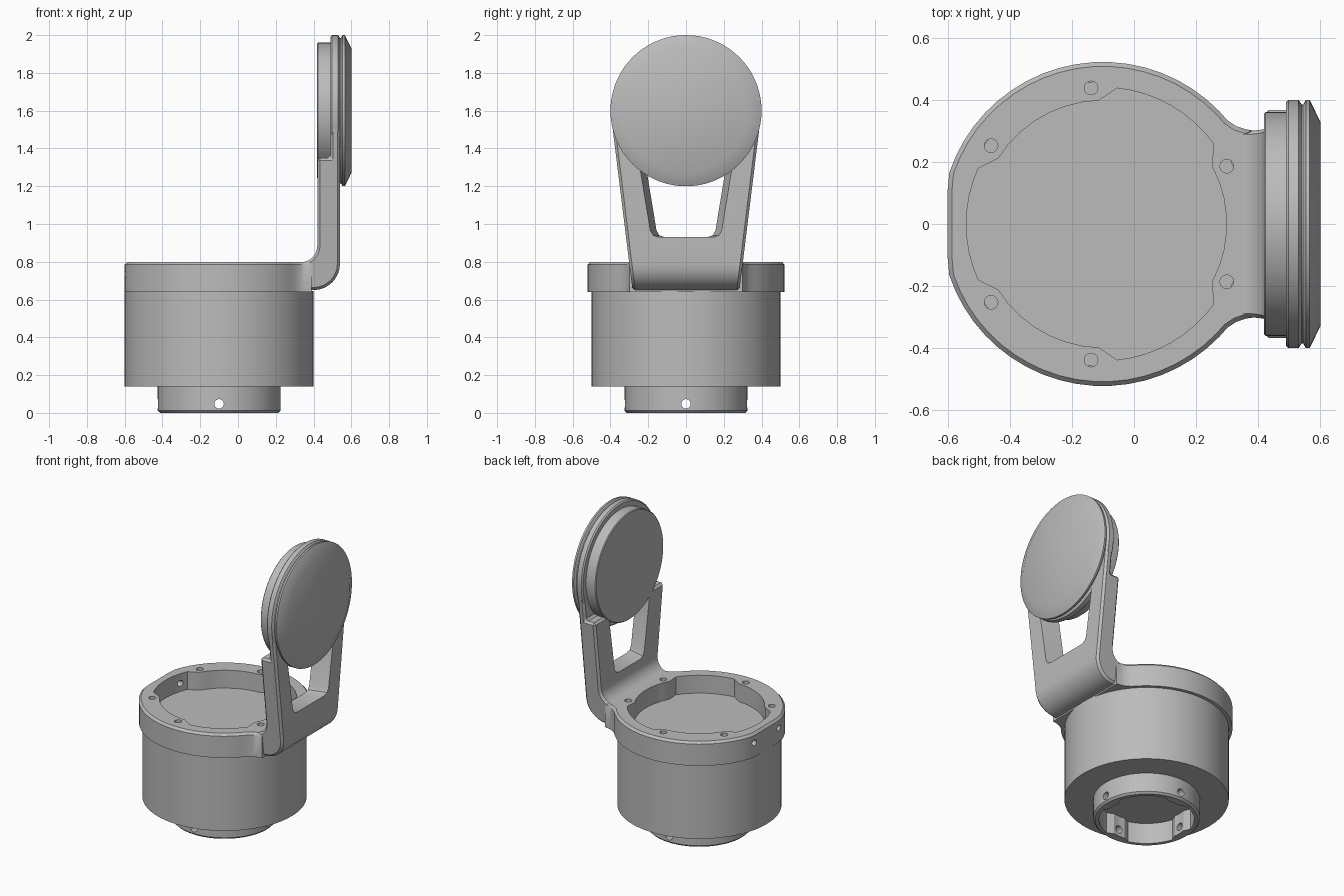
import bpy, bmesh
from math import sin, cos, radians, pi
from mathutils import Vector, Matrix

if "Cube" in bpy.data.objects:
    bpy.data.objects.remove(bpy.data.objects["Cube"], do_unlink=True)

CX = -0.1      # axis of the round body
HEAD_Z = 1.6   # axis height of the round head

grey = bpy.data.materials.new("plain grey")
grey.use_nodes = True
COLOR = (0.5, 0.5, 0.5, 1)
grey.diffuse_color = COLOR
grey.node_tree.nodes["Principled BSDF"].inputs["Base Color"].default_value = COLOR


def make(name, bm):
    bmesh.ops.recalc_face_normals(bm, faces=bm.faces[:])
    mesh = bpy.data.meshes.new(name)
    bm.to_mesh(mesh)
    bm.free()
    mesh.materials.append(grey)
    ob = bpy.data.objects.new(name, mesh)
    bpy.context.collection.objects.link(ob)
    return ob


def activate(ob):
    bpy.ops.object.select_all(action='DESELECT')
    ob.select_set(True)
    bpy.context.view_layer.objects.active = ob


def finish(ob):
    activate(ob)
    bpy.ops.object.shade_smooth_by_angle(angle=radians(28))


def cut(ob, cutters):
    activate(ob)
    for c in cutters:
        c.hide_render = True
        mod = ob.modifiers.new("cut", 'BOOLEAN')
        mod.operation, mod.solver, mod.object = 'DIFFERENCE', 'EXACT', c
        bpy.ops.object.modifier_apply(modifier=mod.name)
        bpy.data.objects.remove(c, do_unlink=True)


def polar(r, deg, cx=CX):
    return (cx + r * cos(radians(deg)), r * sin(radians(deg)))


def circle(cx, cy, r, n=16):
    return [(cx + r * cos(2 * pi * i / n), cy + r * sin(2 * pi * i / n)) for i in range(n)]


def lobed(high, low, count, phase, half, ramp=8):
    """Bayonet opening: wide arcs alternating with narrow tabs."""
    pts, period = [], 360 / count
    for k in range(count):
        mid = phase + k * period
        pts += [polar(high, mid - half + half * i / 4) for i in range(9)]
        start, end = mid + half + ramp, mid + period - half - ramp
        pts += [polar(low, start + (end - start) * i / 7) for i in range(8)]
    return pts


def inset(loop, d):
    out = []
    for i, p in enumerate(loop):
        t = Vector(loop[(i + 1) % len(loop)]) - Vector(loop[i - 1])
        n = Vector((-t.y, t.x)).normalized()
        out.append(tuple(Vector(p) + n * d))
    return out


def plate(name, outer, holes, layers):
    """Prism with holes; layers are (height, inset of the outer edge)."""
    bm = bmesh.new()
    ends = ([], [])
    for loop, is_outer in [(outer, True)] + [(h, False) for h in holes]:
        rows = []
        for z, d in (layers if is_outer else (layers[0], layers[-1])):
            pts = inset(loop, d) if is_outer and d else loop
            rows.append([bm.verts.new((x, y, z)) for x, y in pts])
        n = len(loop)
        for a, b in zip(rows, rows[1:]):
            for i in range(n):
                j = (i + 1) % n
                bm.faces.new((a[i], a[j], b[j], b[i]))
        for end, row in zip(ends, (rows[0], rows[-1])):
            end.extend(bm.edges.get((row[i], row[(i + 1) % n])) for i in range(n))
    for end in ends:
        bmesh.ops.triangle_fill(bm, use_beauty=True, edges=end)
    return make(name, bm)


def lathe(name, profile, matrix, n=64):
    """Turn (radius, height) points round z, then place the result."""
    bm = bmesh.new()
    rows = [[bm.verts.new((r * cos(2 * pi * i / n), r * sin(2 * pi * i / n), h))
             for i in range(n)] for r, h in profile]
    for a, b in zip(rows, rows[1:]):
        for i in range(n):
            j = (i + 1) % n
            bm.faces.new((a[i], a[j], b[j], b[i]))
    bm.faces.new(rows[0])
    bm.faces.new(rows[-1])
    bm.transform(matrix)
    return make(name, bm)


def pin(center, axis, r, length):
    turn = Vector((0, 0, 1)).rotation_difference(Vector(axis)).to_matrix().to_4x4()
    return lathe("pin_cutter", [(r, -length / 2), (r, length / 2)],
                 Matrix.Translation(center) @ turn, 20)


# Body drum with the floor of the upper socket
body = lathe("body_drum", [(0.5, 0.14), (0.5, 0.645), (0.46, 0.645), (0.46, 0.68)],
             Matrix.Translation((CX, 0, 0)))
finish(body)

# Collar with flat rear side, neck towards the arm, lobed socket and screw holes
arc = [polar(0.522, 44 + 272 * i / 44) for i in range(45)]
arc = [(max(x, -0.6), y) for x, y in arc]
flare = [(0.30, 0.335), (0.33, 0.315), (0.36, 0.305), (0.39, 0.30)]
outline = arc + [(x, -y) for x, y in flare] + flare[::-1]
screws = [circle(*polar(0.44, s * a), 0.022) for a in (25, 95, 145) for s in (1, -1)]
collar = plate("collar", outline, [lobed(0.44, 0.398, 3, 60, 24)] + screws,
               [(0.64, 0), (0.785, 0), (0.8, 0.014)])
cut(collar, [pin((-0.57, y, 0.735), (1, 0, 0), 0.02, 0.2) for y in (0.13, -0.13)])
finish(collar)

# Foot ring with lobed opening and cross-drilled pin holes
foot = plate("foot_ring", circle(CX, 0, 0.325, 64), [lobed(0.29, 0.262, 4, 45, 28)],
             [(0, 0.012), (0.012, 0), (0.145, 0)])
cut(foot, [pin((CX, 0, 0.048), axis, 0.025, 0.9) for axis in ((1, 0, 0), (0, 1, 0))])
finish(foot)

# Arm: bent side profile, widening towards the head
STEPS = [radians(90 * i / 8) for i in range(9)]
side = [(0.33, 0.65)]
side += [(0.40 + 0.14 * sin(a), 0.79 - 0.14 * cos(a)) for a in STEPS]
side += [(0.54, 1.56), (0.49, 1.56), (0.49, 1.35), (0.42, 1.35)]
side += [(0.33 + 0.09 * cos(a), 0.887 - 0.09 * sin(a)) for a in STEPS]
bm = bmesh.new()
left, right = [[bm.verts.new((x, s * (0.283 + 0.123 * (z - 0.65)), z)) for x, z in side]
               for s in (1, -1)]
bm.faces.new(left)
bm.faces.new(right)
for i in range(len(side)):
    j = (i + 1) % len(side)
    bm.faces.new((left[i], left[j], right[j], right[i]))
arm = make("arm", bm)
activate(arm)
bevel = arm.modifiers.new("edge chamfer", 'BEVEL')
bevel.width, bevel.segments = 0.014, 1
bevel.limit_method, bevel.angle_limit = 'ANGLE', radians(50)
bpy.ops.object.modifier_apply(modifier=bevel.name)

# Window through the arm, tapered towards the inner face
half = [(0.13, 0.93), (0.16, 0.94), (0.175, 0.965), (0.235, 1.33)]
bm = bmesh.new()
rows = []
for x, extra in ((0.38, -0.03), (0.58, 0.025)):
    pts = [(y + extra, z) for y, z in half]
    pts += [(-y, z) for y, z in reversed(pts)]
    rows.append([bm.verts.new((x, y, z)) for y, z in pts])
for i in range(len(rows[0])):
    j = (i + 1) % len(rows[0])
    bm.faces.new((rows[0][i], rows[0][j], rows[1][j], rows[1][i]))
for row in rows:
    bm.faces.new(row)
cut(arm, [make("window_cutter", bm)])
finish(arm)

# Round head: inner disc, rim, groove and chamfered cap
head_profile = [(0.355, 0.418), (0.36, 0.423), (0.36, 0.49), (0.392, 0.49), (0.4, 0.498),
                (0.4, 0.53), (0.385, 0.54), (0.385, 0.545), (0.4, 0.554), (0.4, 0.566),
                (0.33, 0.6)]
head = lathe("head_disc", head_profile,
             Matrix.Translation((0, 0, HEAD_Z)) @ Matrix.Rotation(pi / 2, 4, 'Y'), 72)
finish(head)
